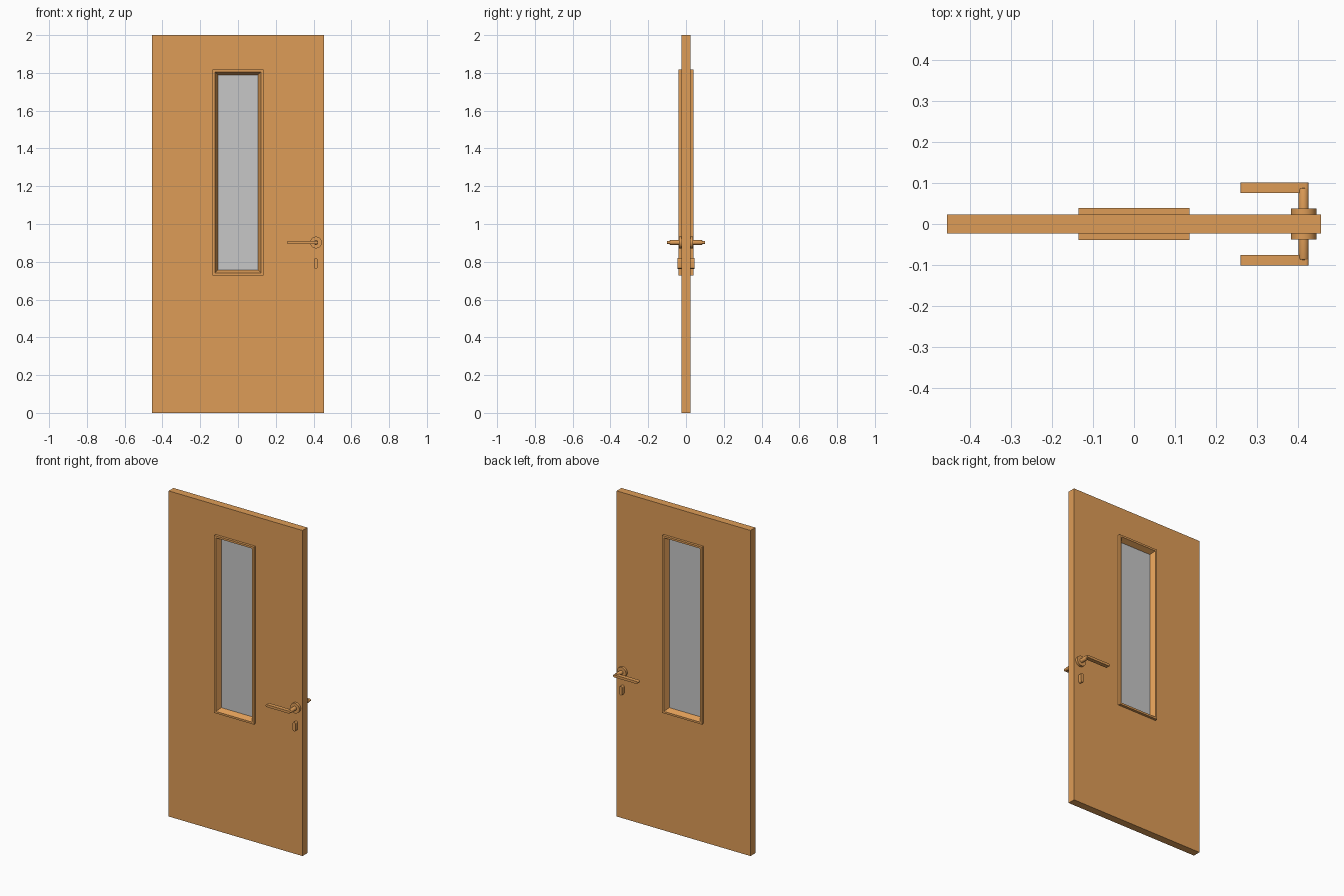
import bpy
import bmesh
import math
from mathutils import Matrix, Vector

cube = bpy.data.objects.get("Cube")
if cube:
    bpy.data.objects.remove(cube, do_unlink=True)


def material(name, rgb):
    mat = bpy.data.materials.new(name)
    mat.use_nodes = True
    mat.diffuse_color = (*rgb, 1)
    mat.node_tree.nodes["Principled BSDF"].inputs["Base Color"].default_value = (*rgb, 1)
    return mat


wood = material("warm wood", (0.73, 0.335, 0.095))
glass = material("grey glass", (0.57, 0.57, 0.57))


def finish(name, bm, mat, smooth=False):
    bmesh.ops.recalc_face_normals(bm, faces=bm.faces)
    mesh = bpy.data.meshes.new(name)
    bm.to_mesh(mesh)
    bm.free()
    mesh.materials.append(mat)
    obj = bpy.data.objects.new(name, mesh)
    bpy.context.collection.objects.link(obj)
    if smooth:
        bpy.ops.object.select_all(action="DESELECT")
        obj.select_set(True)
        bpy.context.view_layer.objects.active = obj
        bpy.ops.object.shade_smooth_by_angle(angle=math.radians(35))
    return obj


def rect_ring(name, sections, mat):
    """Closed band of mitred rectangles, each (half width, low z, high z, y)."""
    bm = bmesh.new()
    rings = [[bm.verts.new((x, y, z)) for x, z in
              ((-w, low), (w, low), (w, high), (-w, high))]
             for w, low, high, y in sections]
    for a, b in zip(rings, rings[1:] + rings[:1]):
        for i in range(4):
            j = (i + 1) % 4
            bm.faces.new((a[i], a[j], b[j], b[i]))
    return finish(name, bm, mat)


def extrude_y(name, outline, y0, y1, mat, bevel=0):
    """Solid made by extruding an x-z outline from y0 to y1."""
    bm = bmesh.new()
    face = bm.faces.new([bm.verts.new((x, y0, z)) for x, z in outline])
    ext = bmesh.ops.extrude_face_region(bm, geom=[face], use_keep_orig=True)
    moved = [v for v in ext["geom"] if isinstance(v, bmesh.types.BMVert)]
    bmesh.ops.translate(bm, verts=moved, vec=(0, y1 - y0, 0))
    if bevel:
        rim = [e for e in bm.edges if all(v in moved for v in e.verts)]
        bmesh.ops.bevel(bm, geom=rim, offset=bevel, segments=2,
                        affect="EDGES", profile=0.5)
    return finish(name, bm, mat, smooth=True)


def stadium(cx, cz, half_x, half_z, steps=10):
    """Rounded slot outline; equal halves give a circle."""
    r = min(half_x, half_z)
    dx, dz = half_x - r, half_z - r
    start = 0 if dz else -math.pi / 2
    points = []
    for side in (1, -1):
        for i in range(steps + (1 if dx or dz else 0)):
            a = start + math.pi * i / steps + (0 if side > 0 else math.pi)
            points.append((cx + side * dx + r * math.cos(a),
                           cz + side * dz + r * math.sin(a)))
    return points


# Window opening and door leaf
HALF, FRAME = 0.0235, 0.039
W, LOW, HIGH = 0.135, 0.728, 1.818


def inset(d, y):
    return (W - d, LOW + d, HIGH - d, y)


rect_ring("door_leaf", [(0.455, 0, 2, -HALF), (0.455, 0, 2, HALF),
                        inset(0.02, HALF), inset(0.02, -HALF)], wood)

# Glass pane
bm = bmesh.new()
bmesh.ops.create_cube(bm, size=1, matrix=Matrix.LocRotScale(
    Vector((0, 0, (LOW + HIGH) / 2)), None,
    Vector((2 * W - 0.05, 0.018, HIGH - LOW - 0.05))))
finish("window_glass", bm, glass)

# Frames and fittings on both faces
HX, HZ = 0.4125, 0.902
for side, label in ((-1, "front"), (1, "back")):
    rect_ring(label + "_window_frame", [
        inset(0, side * (HALF - 0.002)), inset(0, side * FRAME),
        inset(0.012, side * FRAME), inset(0.028, side * 0.009),
        inset(0.028, side * 0.007)], wood)
    extrude_y(label + "_handle_rose", stadium(HX, HZ, 0.031, 0.031, 16),
              side * (HALF - 0.002), side * 0.038, wood)
    extrude_y(label + "_handle_spindle", stadium(HX, HZ, 0.0125, 0.0125),
              side * 0.03, side * 0.087, wood, bevel=0.004)
    extrude_y(label + "_handle_lever", stadium(0.342, HZ, 0.083, 0.0075),
              side * 0.076, side * 0.1015, wood)
    extrude_y(label + "_lock_cylinder", stadium(HX, 0.791, 0.0095, 0.028),
              side * (HALF - 0.002), side * 0.045, wood)
